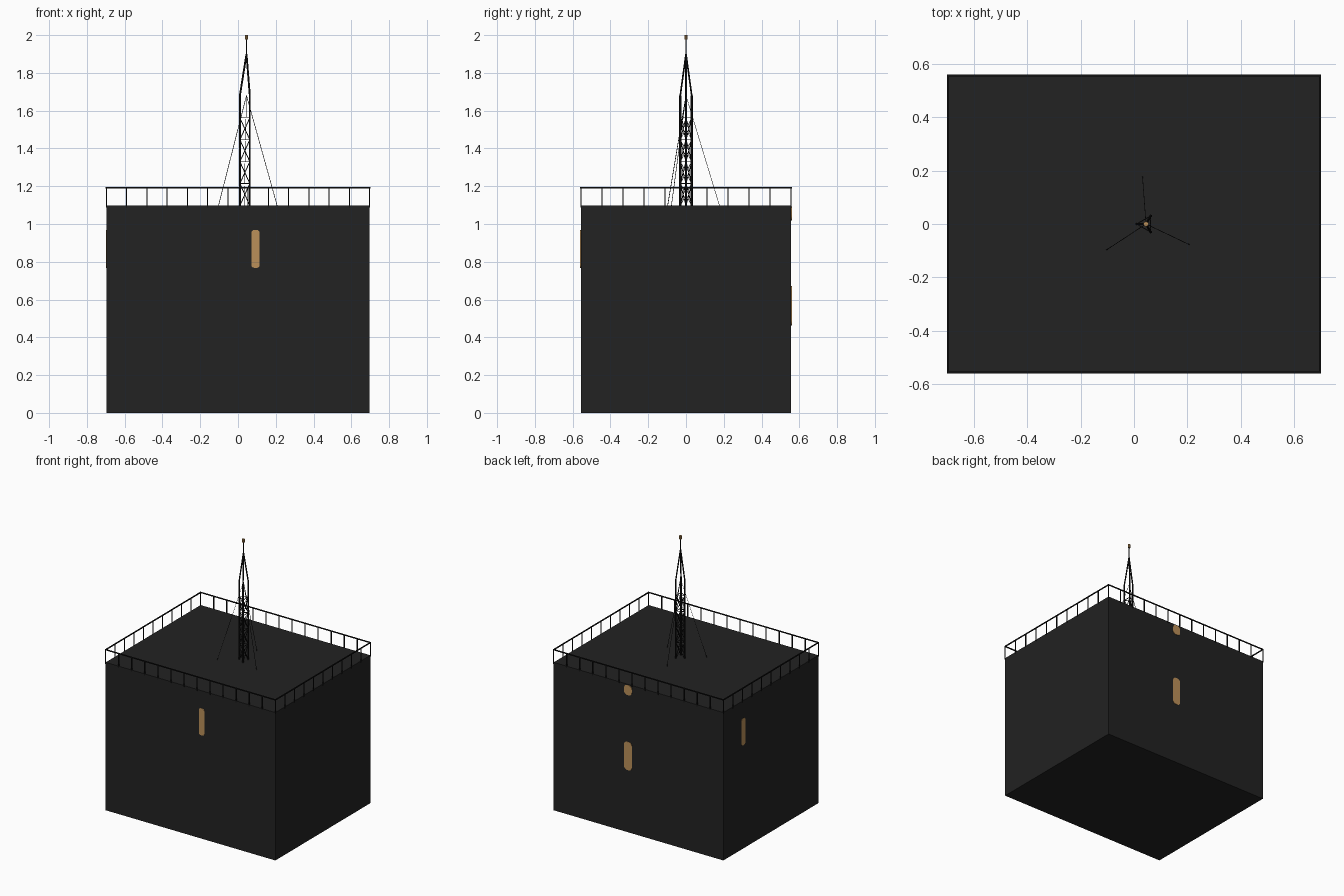
import bpy, math
from mathutils import Vector, Matrix

cube = bpy.data.objects.get("Cube")
if cube:
    bpy.data.objects.remove(cube, do_unlink=True)


def material(name, rgb):
    m = bpy.data.materials.new(name)
    m.use_nodes = True
    m.diffuse_color = (*rgb, 1)
    m.node_tree.nodes["Principled BSDF"].inputs["Base Color"].default_value = (*rgb, 1)
    return m


CHARCOAL = material("charcoal wall", (0.016, 0.016, 0.016))
BLACK = material("black metal", (0.006, 0.006, 0.006))
AMBER = material("amber light", (0.5, 0.28, 0.1))


def add_object(name, verts, faces, mat):
    mesh = bpy.data.meshes.new(name)
    mesh.from_pydata(verts, [], faces)
    mesh.materials.append(mat)
    ob = bpy.data.objects.new(name, mesh)
    bpy.context.collection.objects.link(ob)
    return ob


def box(name, center, size, mat):
    bpy.ops.mesh.primitive_cube_add(size=1, location=center)
    ob = bpy.context.object
    ob.name, ob.scale = name, size
    ob.data.materials.append(mat)


def rods(name, paths, radius, mat, sides=6):
    """Join straight capped prisms between pairs of points into one part."""
    verts, faces = [], []
    for a, b in paths:
        a, b = Vector(a), Vector(b)
        turn = (b - a).to_track_quat('Z', 'Y')
        n = len(verts)
        for end in (a, b):
            for i in range(sides):
                t = math.tau * (i + 0.5) / sides
                verts.append(end + turn @ Vector((radius * math.cos(t), radius * math.sin(t), 0)))
        for i in range(sides):
            j = (i + 1) % sides
            faces.append((n + i, n + j, n + sides + j, n + sides + i))
        faces.append([n + i for i in reversed(range(sides))])
        faces.append([n + sides + i for i in range(sides)])
    return add_object(name, verts, faces, mat)


def wall_light(name, center, width, height, corner, angle):
    """Thin plate with rounded corners, its face turned outwards from a wall."""
    outline = []
    for quarter, (sx, sz) in enumerate([(1, 1), (-1, 1), (-1, -1), (1, -1)]):
        for step in range(5):
            t = math.pi / 2 * (quarter + step / 4)
            outline.append((sx * (width / 2 - corner) + corner * math.cos(t),
                            sz * (height / 2 - corner) + corner * math.sin(t)))
    n = len(outline)
    verts = [(x, y, z) for y in (-0.003, 0.003) for x, z in outline]
    faces = [list(range(n)), list(reversed(range(n, 2 * n)))]
    faces += [(i, i + n, (i + 1) % n + n, (i + 1) % n) for i in range(n)]
    ob = add_object(name, verts, faces, AMBER)
    ob.matrix_world = Matrix.Translation(center) @ Matrix.Rotation(angle, 4, 'Z')


# Building block
HX, HY, ROOF = 0.697, 0.557, 1.098
box("building", (0, 0, ROOF / 2), (2 * HX, 2 * HY, ROOF), CHARCOAL)

# Roof railing
RAIL = 1.192
posts = []
for s in (-1, 1):
    posts += [(-HX + 2 * HX * i / 13, s * HY) for i in range(14)]
    posts += [(s * HX, -HY + 2 * HY * i / 10) for i in range(1, 10)]
rods("railing_posts", [((x, y, ROOF - 0.01), (x, y, RAIL)) for x, y in posts], 0.004, BLACK, 4)
for s, side in ((-1, "a"), (1, "b")):
    box("long_rail_" + side, (0, s * HY, RAIL), (2 * HX + 0.007, 0.007, 0.007), BLACK)
    box("short_rail_" + side, (s * HX, 0, RAIL), (0.007, 2 * HY + 0.007, 0.007), BLACK)

# Triangular lattice mast
MX, SHOULDER, APEX = 0.045, 1.68, 1.9


def leg(k, z):
    t = math.pi + math.tau * k / 3
    return (MX + 0.035 * math.cos(t), 0.035 * math.sin(t), z)


rods("mast_legs", [(leg(k, ROOF), leg(k, SHOULDER)) for k in range(3)], 0.0055, BLACK)
rods("mast_taper", [(leg(k, SHOULDER), (MX, 0, APEX)) for k in range(3)], 0.005, BLACK)
levels = [ROOF + 0.116 * i for i in range(5)]
braces = []
for k in range(3):
    braces += [(leg(k, z), leg(k + 1, z)) for z in levels[1:]]
    for low, high in zip(levels, levels[1:]):
        braces += [(leg(k, low), leg(k + 1, high)), (leg(k + 1, low), leg(k, high))]
rods("mast_braces", braces, 0.0025, BLACK, 4)

# Guy wires, aerial and beacon
anchors = [(-0.103, -0.097), (0.207, -0.077), (0.032, 0.177)]
rods("guy_wires", [((MX, 0, SHOULDER), (x, y, ROOF)) for x, y in anchors], 0.0016, BLACK, 4)
rods("aerial", [((MX, 0, APEX - 0.02), (MX, 0, 1.98))], 0.0025, BLACK)
rods("beacon", [((MX, 0, 1.976), (MX, 0, 2.0))], 0.009, AMBER, 10)

# Wall lights
wall_light("front_light", (0.093, -HY, 0.868), 0.044, 0.2, 0.015, 0)
wall_light("side_light", (-HX, 0.325, 0.868), 0.044, 0.2, 0.015, -math.pi / 2)
wall_light("back_light", (0.085, HY, 0.567), 0.064, 0.21, 0.025, math.pi)
wall_light("back_upper_light", (0.085, HY, 1.056), 0.064, 0.074, 0.026, math.pi)
